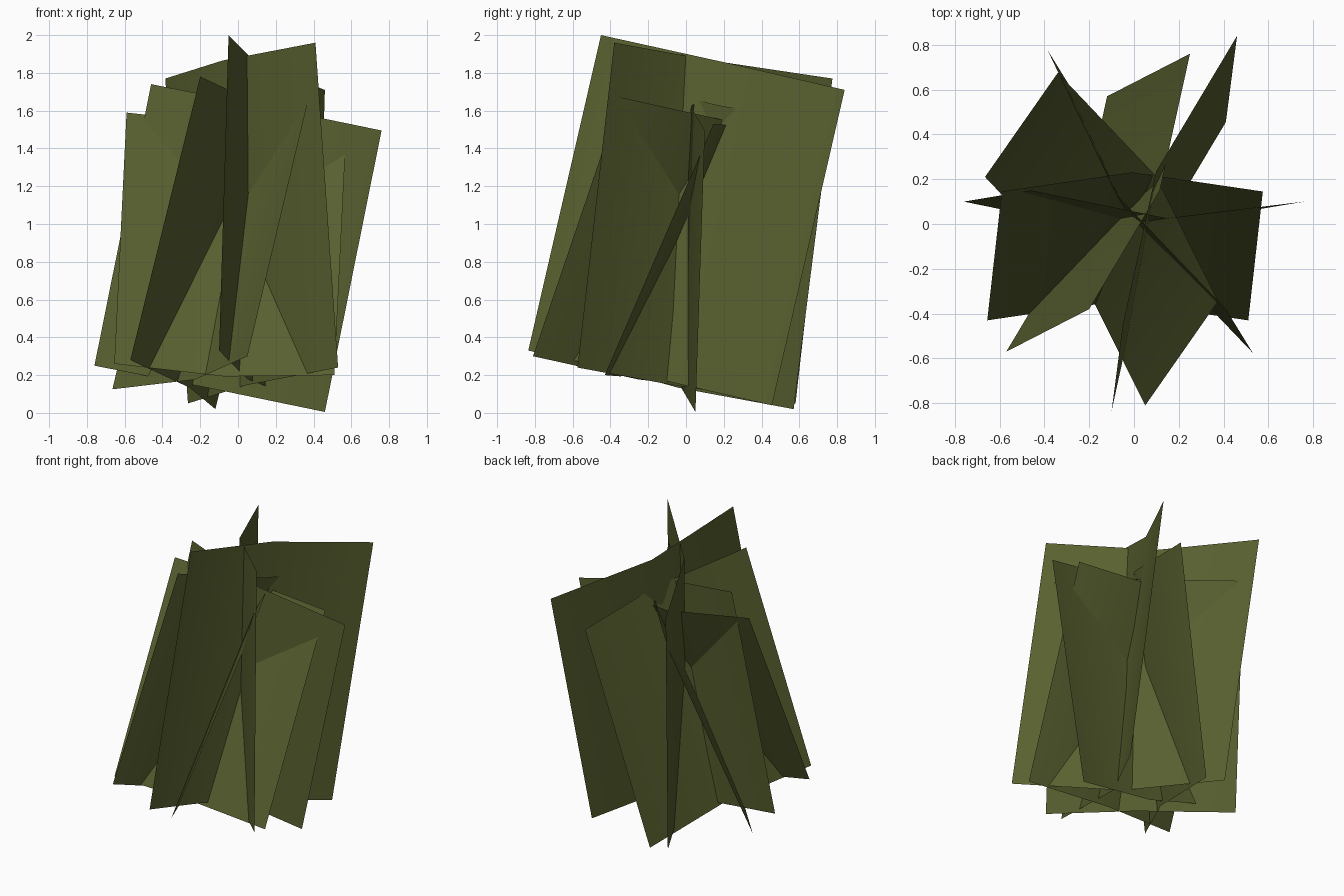
import bpy
from mathutils import Vector

if "Cube" in bpy.data.objects:
    bpy.data.objects.remove(bpy.data.objects["Cube"])

# One flat olive green for all leaf cards
olive = bpy.data.materials.new("olive_green")
olive.diffuse_color = (0.098, 0.117, 0.029, 1.0)
olive.use_nodes = True
olive.node_tree.nodes["Principled BSDF"].inputs["Base Color"].default_value = olive.diffuse_color

FOLD = 0.08  # depth of the centre fold relative to card width


def leaf_card(name, top, bottom, far_bottom, side):
    """Rectangular card from three corners, folded along its middle towards +/- its normal."""
    a, b, c = Vector(top), Vector(bottom), Vector(far_bottom)
    up, across = a - b, c - b
    normal = across.cross(up).normalized()
    bulge = normal * side * FOLD * across.length
    verts = []
    for t in (0.0, 0.5, 1.0):
        base = b + across * t + (bulge if t == 0.5 else Vector())
        verts += [base, base + up]
    mesh = bpy.data.meshes.new(name)
    mesh.from_pydata(verts, [], [(0, 2, 3, 1), (2, 4, 5, 3)])
    mesh.materials.append(olive)
    for p in mesh.polygons:
        p.use_smooth = True
    obj = bpy.data.objects.new(name, mesh)
    bpy.context.collection.objects.link(obj)


# Six crossed cards: near top corner, near bottom corner, far bottom corner, fold side
cards = [
    # three larger upright cards
    ((-0.46, 0.15, 1.74), (-0.76, 0.10, 0.25), (0.46, 0.05, 0.005), 1),
    ((0.41, -0.38, 1.96), (0.53, -0.575, 0.24), (-0.265, 0.58, 0.05), -1),
    ((-0.05, -0.45, 2.0), (-0.10, -0.835, 0.33), (0.41, 0.455, 0.04), -1),
    # three smaller leaning cards
    ((-0.20, -0.38, 1.78), (-0.57, -0.57, 0.28), (-0.12, 0.57, 0.02), 1),
    ((0.375, -0.345, 1.67), (0.05, -0.81, 0.30), (-0.665, 0.21, 0.125), 1),
    ((-0.59, 0.145, 1.59), (-0.655, -0.43, 0.26), (0.51, -0.43, 0.20), -1),
]
for i, (top, bottom, far, side) in enumerate(cards, 1):
    leaf_card(f"leaf_card_{i}", top, bottom, far, side)
